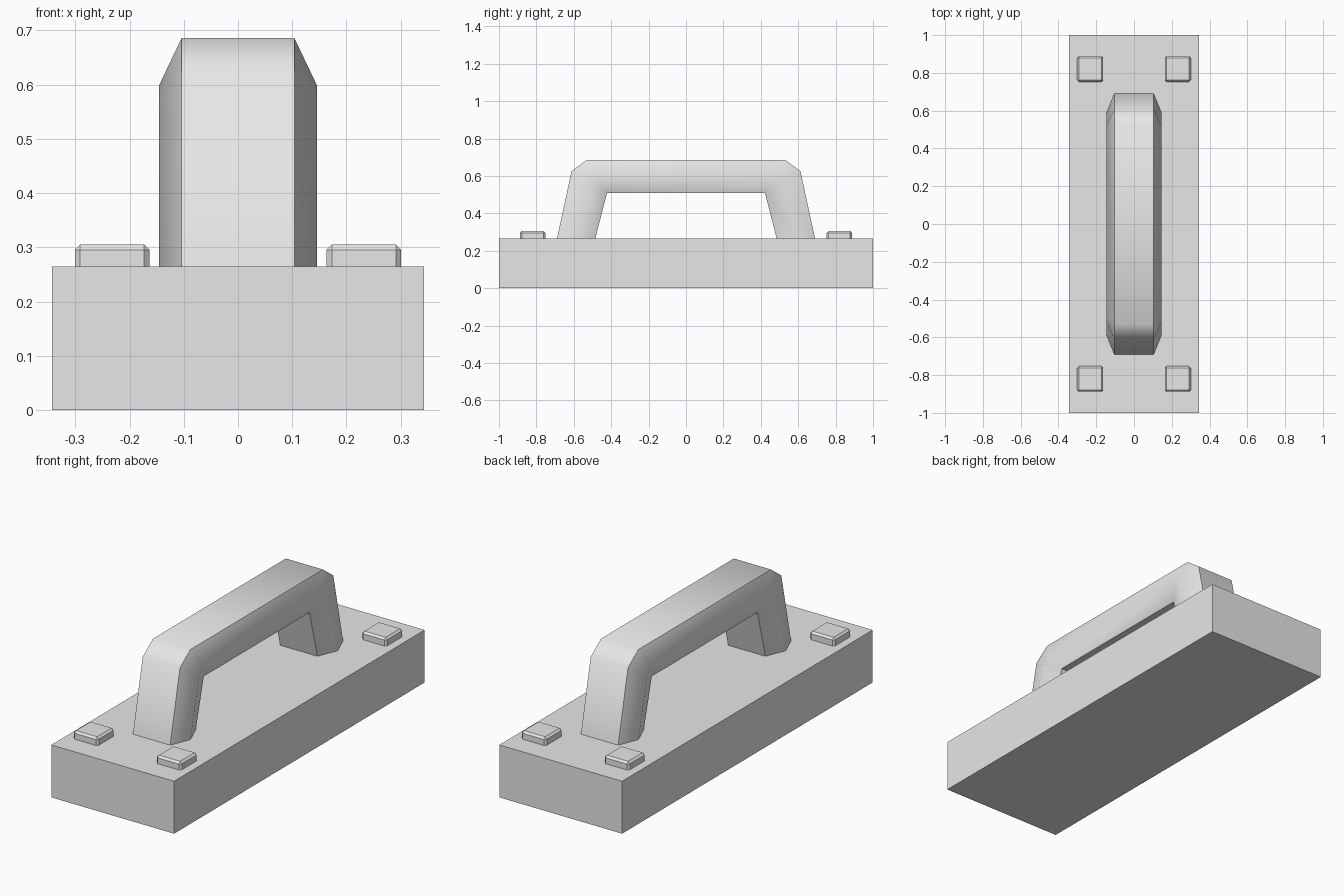
import bpy, bmesh, math

if "Cube" in bpy.data.objects:
    bpy.data.objects.remove(bpy.data.objects["Cube"], do_unlink=True)

GREY = (0.8, 0.8, 0.8, 1)
grey = bpy.data.materials.new("light grey")
grey.use_nodes = True
grey.diffuse_color = GREY
grey.node_tree.nodes["Principled BSDF"].inputs["Base Color"].default_value = GREY

BASE_TOP = 0.265


def finish(name, bm):
    bmesh.ops.recalc_face_normals(bm, faces=bm.faces)
    mesh = bpy.data.meshes.new(name)
    bm.to_mesh(mesh)
    bm.free()
    mesh.materials.append(grey)
    obj = bpy.data.objects.new(name, mesh)
    bpy.context.collection.objects.link(obj)
    return obj


def box(name, size, centre, bevel=0):
    bm = bmesh.new()
    bmesh.ops.create_cube(bm, size=1)
    bmesh.ops.scale(bm, vec=size, verts=bm.verts)
    bmesh.ops.translate(bm, vec=centre, verts=bm.verts)
    if bevel:
        bmesh.ops.bevel(bm, geom=bm.edges[:], offset=bevel, segments=1, affect='EDGES')
    return finish(name, bm)


# Rectangular base block
box("base", (0.686, 2, BASE_TOP), (0, 0, BASE_TOP / 2))

# Four chamfered studs near the corners, slightly sunk into the base
for side, sx in (("left", 1), ("right", -1)):
    for end, sy in (("front", -1), ("back", 1)):
        box(f"{end}_{side}_stud", (0.138, 0.136, 0.07),
            (0.232 * sx, 0.82 * sy, BASE_TOP + 0.005), 0.01)

# Handle: hexagonal section swept along an arch, outer and inner paths as (y, z)
outer = [(0.69, BASE_TOP), (0.612, 0.625), (0.53, 0.686)]
inner = [(0.485, BASE_TOP), (0.422, 0.51), (0.422, 0.51)]
stations = list(zip(outer, inner))
stations += [((-o[0], o[1]), (-i[0], i[1])) for o, i in reversed(stations)]

bm = bmesh.new()
rings = []
for o, i in stations:
    mid = ((o[0] + i[0]) / 2, (o[1] + i[1]) / 2)
    section = [(0.104, o), (0.146, mid), (0.104, i), (-0.104, i), (-0.146, mid), (-0.104, o)]
    rings.append([bm.verts.new((x, *p)) for x, p in section])
for a, b in zip(rings, rings[1:]):
    for k in range(6):
        n = (k + 1) % 6
        bm.faces.new((a[k], a[n], b[n], b[k]))
bm.faces.new(rings[0])
bm.faces.new(rings[-1])
bmesh.ops.remove_doubles(bm, verts=bm.verts, dist=0.001)
handle = finish("handle", bm)

# Soft bends along the handle, crisp long edges
bpy.ops.object.select_all(action='DESELECT')
handle.select_set(True)
bpy.context.view_layer.objects.active = handle
bpy.ops.object.shade_smooth_by_angle(angle=math.radians(58))
